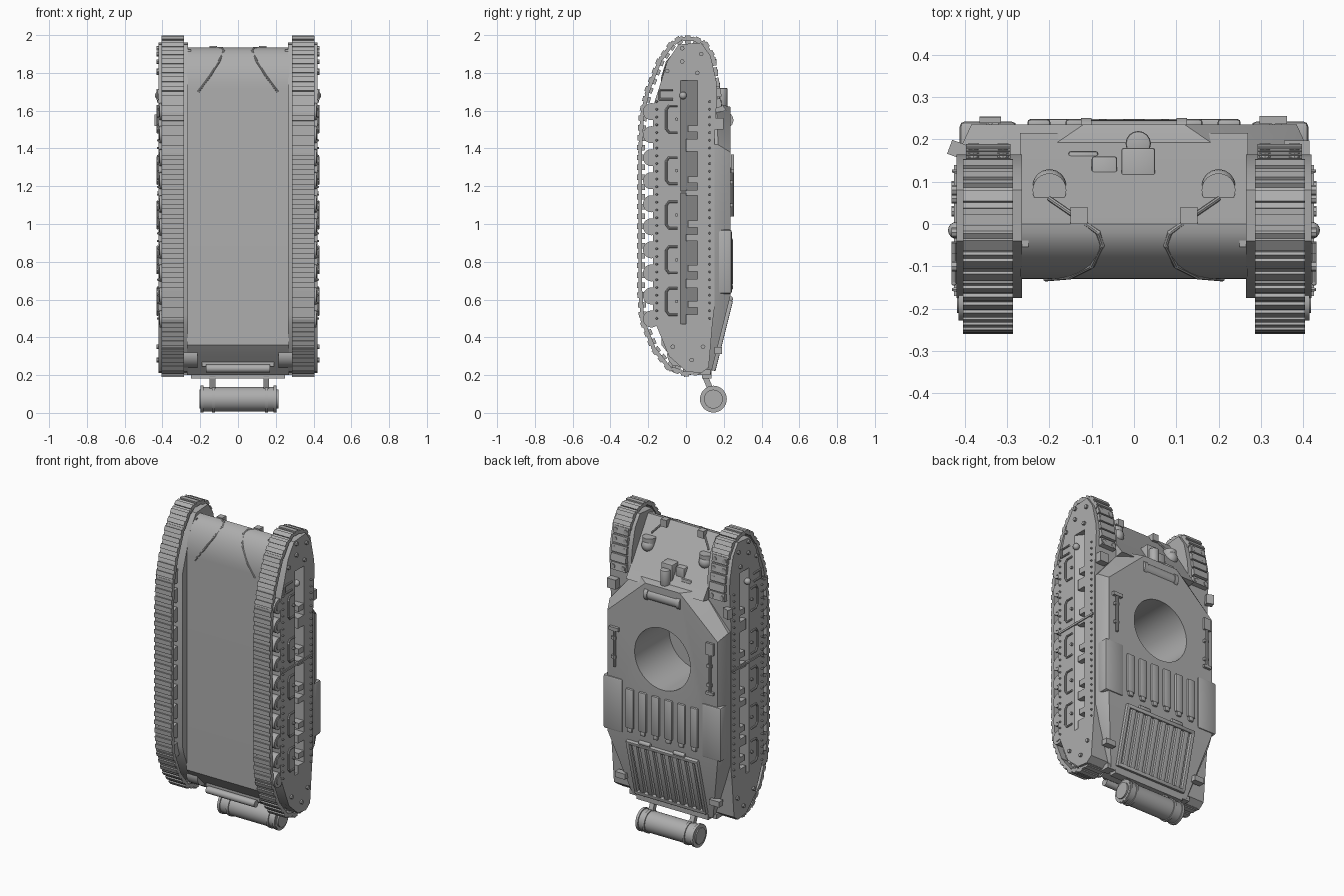
import bpy, bmesh, math
from mathutils import Matrix, Vector

cube = bpy.data.objects.get("Cube")
if cube:
    bpy.data.objects.remove(cube, do_unlink=True)

STEEL = (0.42, 0.42, 0.42, 1)
mat = bpy.data.materials.new("bare_steel_grey")
mat.use_nodes = True
mat.diffuse_color = STEEL
mat.node_tree.nodes["Principled BSDF"].inputs["Base Color"].default_value = STEEL


def box(bm, c, size, rx=0, rz=0):
    m = Matrix.Translation(c) @ Matrix.Rotation(rz, 4, 'Z') @ Matrix.Rotation(rx, 4, 'X')
    bmesh.ops.create_cube(bm, size=1, matrix=m @ Matrix.Diagonal((*size, 1)))


def rod(bm, a, b, r, seg=20, r2=None):
    a, b = Vector(a), Vector(b)
    m = Matrix.Translation((a + b) / 2) @ (b - a).to_track_quat('Z', 'Y').to_matrix().to_4x4()
    bmesh.ops.create_cone(bm, cap_ends=True, segments=seg, radius1=r,
                          radius2=r if r2 is None else r2, depth=(b - a).length, matrix=m)


def ball(bm, c, r):
    bmesh.ops.create_uvsphere(bm, u_segments=16, v_segments=10, radius=r, matrix=Matrix.Translation(c))


def pipe(bm, pts, r, seg=8):
    for a, b in zip(pts, pts[1:]):
        rod(bm, a, b, r, seg)
    for p in pts[1:-1]:
        ball(bm, p, r)


def prism(bm, pts, lo, hi, axis='x'):
    def at(p, d):
        return (d, p[0], p[1]) if axis == 'x' else (p[0], p[1], d)
    f = bm.faces.new([bm.verts.new(at(p, lo)) for p in pts])
    ext = bmesh.ops.extrude_face_region(bm, geom=[f])
    step = Vector(at((0, 0), hi - lo))
    bmesh.ops.translate(bm, vec=step, verts=[v for v in ext['geom'] if isinstance(v, bmesh.types.BMVert)])


def finish(name, bm, mirror=False, cutter=None, bevel=0):
    bmesh.ops.recalc_face_normals(bm, faces=bm.faces)
    me = bpy.data.meshes.new(name)
    bm.to_mesh(me)
    bm.free()
    me.materials.append(mat)
    ob = bpy.data.objects.new(name, me)
    bpy.context.collection.objects.link(ob)
    bpy.ops.object.select_all(action='DESELECT')
    ob.select_set(True)
    bpy.context.view_layer.objects.active = ob
    if cutter:
        b = ob.modifiers.new("cut", 'BOOLEAN')
        b.object, b.solver = cutter, 'EXACT'
    if bevel:
        v = ob.modifiers.new("bevel", 'BEVEL')
        v.width, v.segments = bevel, 2
    if mirror:
        ob.modifiers.new("mirror", 'MIRROR')
    for m in list(ob.modifiers):
        bpy.ops.object.modifier_apply(modifier=m.name)
    bpy.ops.object.shade_smooth_by_angle(angle=math.radians(32))
    return ob


new = bmesh.new

# turret well cutter
bm = new()
rod(bm, (0, -0.11, 1.17), (0, 0.4, 1.17), 0.195, 48)
well = finish("turret_well_cutter", bm)
well.hide_render = True
well.hide_set(True)

# central hull with rounded bow and sloping glacis
bow = [(-0.13 * math.cos(t * math.pi / 20), 1.72 + 0.215 * math.sin(t * math.pi / 20)) for t in range(11)]
bm = new()
prism(bm, bow + [(0.18, 1.65), (0.215, 1.6), (0.1, 1.58), (0.1, 0.22), (0.02, 0.2), (-0.09, 0.31), (-0.13, 0.36)], -0.27, 0.27)
finish("hull_body", bm, cutter=well)

# upper hull with chamfered shoulders and tapered tail
bm = new()
for s in (1, -1):
    for p in [(.385, .235, 1.38), (.12, .235, 1.62), (.385, .235, .62), (.415, .17, 1.42), (.415, .17, .58),
              (.415, .1, 1.42), (.415, .1, .55), (.23, .16, 1.64), (.23, .1, 1.64),
              (.28, .13, .2), (.28, .1, .2)]:
        bm.verts.new((p[0] * s, p[1], p[2]))
bmesh.ops.convex_hull(bm, input=bm.verts)
bmesh.ops.dissolve_limit(bm, angle_limit=0.01, verts=bm.verts, edges=bm.edges)
finish("upper_hull", bm, cutter=well)

# track pods: inner core, outer panels and sloping chutes between them
WIN = [(0.52, 0.66), (0.71, 0.91), (0.945, 1.15), (1.18, 1.385), (1.45, 1.76)]
POD = [(-.175, .52), (-.175, 1.62), (-.13, 1.76), (-.1, 1.86), (-.04, 1.95), (.08, 1.96), (.13, 1.89), (.16, 1.76),
       (.165, 1.7), (.15, 1.43), (.15, .55), (.14, .47), (.12, .24), (.08, .21), (0, .22), (-.09, .3), (-.16, .47)]
IN, OUT = 0.34, 0.42
bm = new()
prism(bm, POD, 0.265, IN)
prism(bm, POD[2:8], IN, OUT)
prism(bm, POD[11:], IN, OUT)
prism(bm, [POD[16], *POD[:3], (-.03, 1.76), (-.03, .47)], IN, OUT)
prism(bm, [(.06, 1.76), *POD[7:12], (.06, .47)], IN, OUT)
prism(bm, [(IN, -.03), (.419, -.03), (.347, .06), (IN, .06)], 0.47, 1.76, 'z')
edges = [0.47] + [z for w in WIN for z in w]
for lo, hi in zip(edges[::2], edges[1::2]):
    box(bm, ((IN + OUT) / 2, .03, (lo + hi) / 2), (OUT - IN, .06, hi - lo))
finish("track_pod", bm, True)

# track links laid along the running path
path = [Vector((0, *p)) for p in [(.13, 1.9), (.1, 1.95), (.04, 1.98), (-.03, 1.98), (-.08, 1.945), (-.14, 1.86),
        (-.2, 1.71), (-.232, 1.58), (-.242, 1.4), (-.242, .65), (-.23, .49), (-.17, .34), (-.09, .24), (0, .21), (.08, .22)]]
PITCH, carry = 0.052, 0.0
bm = new()
for a, b in zip(path, path[1:]):
    d = (b - a).normalized()
    rx = math.atan2(-d.y, d.z)
    out = Vector((0, d.z, -d.y))
    if out.y > 0 and a.z > 0.6 and a.z < 1.6:
        out.negate()
    while carry < (b - a).length:
        p = a + d * carry + Vector((0.345, 0, 0))
        box(bm, p, (0.118, 0.02, 0.058), rx)
        box(bm, p + out * 0.01, (0.118, 0.016, 0.028), rx)
        box(bm, p - out * 0.014, (0.035, 0.02, 0.03), rx)
        carry += PITCH
    carry -= (b - a).length
finish("track_links", bm, True)

# road wheels
bm = new()
for i in range(10):
    z = 1.595 - 0.122 * i
    rod(bm, (0.3, -0.183, z), (0.415, -0.183, z), 0.045)
    rod(bm, (0.41, -0.183, z), (0.419, -0.183, z), 0.028, 12)
finish("road_wheels", bm, True)

# side handles, chute steps and seam strip
bm = new()
for lo, hi in WIN:
    z = (lo + min(hi, lo + 0.21)) / 2
    pipe(bm, [(.426, -.045, z + .07), (.426, -.09, z + .07), (.426, -.105, z + .05), (.426, -.105, z - .05),
              (.426, -.09, z - .07), (.426, -.045, z - .07)], 0.006)
    rod(bm, (.415, -.05, z), (.432, -.05, z), 0.009, 8)
    box(bm, (.39, .035, lo + .055), (.055, .05, .035))
box(bm, (.42, -.015, 1.17), (.012, .31, .012))
ball(bm, (.42, -.015, 1.68), 0.02)
pipe(bm, [(.426, -.07, 1.71), (.426, -.14, 1.71), (.426, -.14, 1.66), (.426, -.07, 1.66)], 0.006)
finish("side_fittings", bm, True)

# rivet rows
bm = new()
for i in range(29):
    for y in (-0.155, 0.125):
        z = 0.5 + i * 0.041
        rod(bm, (.418, y, z), (.43, y, z), 0.007, 6, 0.004)
for y, z in ((-.02, 1.93), (-.02, 1.86), (-.1, 1.81), (.06, 1.8), (.08, 1.9), (-.07, .35), (.03, .28), (.09, .35)):
    rod(bm, (.418, y, z), (.432, y, z), 0.012, 8)
finish("rivets", bm, True)

# spare links on the pod horns
bm = new()
for i in range(5):
    z = 1.64 + i * 0.055
    box(bm, (.345, .168 - max(0, i - 1) * .009, z), (.105, .035, .046), 0.16)
    for x in (.31, .38):
        rod(bm, (x, .14, z), (x, .19 - i * .007, z), 0.014, 10)
finish("spare_links", bm, True)

# engine louvres, side bins and rear grille
bm = new()
for i in range(6):
    box(bm, (-.225 + i * .09, .236, .8), (.055, .024, .25))
    box(bm, (-.225 + i * .09, .238, .665), (.035, .02, .03))
finish("engine_louvres", bm, bevel=0.008)
bm = new()
box(bm, (.345, .2, .8), (.135, .085, .34))
finish("side_bins", bm, True, bevel=0.012)

TILT = -0.245
slope = Vector((0, math.sin(-TILT), math.cos(TILT)))
mid = Vector((0, .182, .41))
bm = new()
for i in range(8):
    box(bm, mid + Vector((-.196 + i * .056, .006, 0)), (.032, .022, .34), TILT)
for k in (-1, 1):
    box(bm, mid + slope * .18 * k + Vector((0, .007, 0)), (.5, .028, .022), TILT)
    box(bm, mid + Vector((.24 * k, .007, 0)), (.022, .028, .37), TILT)
    hinge = mid + slope * .2 + Vector((.12 * k, .005, 0))
    rod(bm, hinge - Vector((.04, 0, 0)), hinge + Vector((.04, 0, 0)), .014, 10)
finish("rear_grille", bm, bevel=0.004)

# muffler with straps and raised end rings
bm = new()
rod(bm, (-.195, .145, .073), (.205, .145, .073), 0.065, 32)
for x in (-.19, -.13, .15, .195):
    rod(bm, (x - .008, .145, .073), (x + .008, .145, .073), 0.071, 32)
for a, b in ((-.19, -.205), (.2, .215)):
    rod(bm, (a, .145, .073), (b, .145, .073), 0.05, 24)
for x in (-.135, .15):
    box(bm, (x, .115, .16), (.03, .03, .09), 0.4)
finish("muffler", bm)

# tail beam, final drives and tow brackets
bm = new()
box(bm, (0, .11, .2), (.5, .05, .035))
box(bm, (0, -.02, .27), (.38, .06, .05))
rod(bm, (-.17, -.06, .235), (.17, -.06, .235), 0.022, 14)
for s in (1, -1):
    rod(bm, (.215 * s, -.03, .31), (.29 * s, -.03, .31), 0.07, 24)
    box(bm, (.33 * s, .17, .33), (.07, .04, .035))
    box(bm, (.28 * s, .1, .215), (.05, .06, .03))
finish("tail_fittings", bm)

# headlights and bow cable guards
bm = new()
ball(bm, (.2, .09, 1.785), 0.04)
rod(bm, (.2, .08, 1.785), (.2, .08, 1.835), 0.04, 24)
rod(bm, (.2, .05, 1.77), (.2, .09, 1.77), 0.014, 10)
box(bm, (.13, .02, 1.92), (.04, .04, .045))
box(bm, (.27, -.03, 1.9), (.04, .05, .05))
finish("headlights", bm, True)
bm = new()
pipe(bm, [(.2, .06, 1.85), (.13, .012, 1.93), (.085, -.02, 1.932), (.075, -.05, 1.915), (.1, -.1, 1.86),
          (.15, -.125, 1.78), (.21, -.13, 1.7)], 0.006)
finish("bow_cables", bm, True)

# driver vision blocks and hatch roll
bm = new()
box(bm, (.01, .13, 1.69), (.08, .1, .12))
rod(bm, (.01, .19, 1.62), (.01, .19, 1.72), 0.03, 16)
box(bm, (-.07, .12, 1.7), (.06, .08, .08))
box(bm, (-.12, .16, 1.665), (.07, .025, .03))
finish("vision_blocks", bm, bevel=0.006)
bm = new()
rod(bm, (-.1, .208, 1.55), (.1, .208, 1.55), 0.038, 24)
for s in (1, -1):
    rod(bm, (.1 * s, .208, 1.55), (.125 * s, .208, 1.55), 0.043, 24)
finish("hatch_roll", bm)

# deck tools and corner lamps
bm = new()
rod(bm, (-.34, .244, 1.05), (-.34, .244, 1.3), 0.009, 10)
box(bm, (-.34, .246, 1.33), (.05, .014, .075))
box(bm, (-.34, .246, 1.05), (.05, .016, .018))
rod(bm, (.33, .244, 1.04), (.33, .244, 1.29), 0.009, 10)
box(bm, (.33, .246, 1.28), (.065, .018, .022))
for s in (1, -1):
    for z in (1.1, 1.22):
        box(bm, (.335 * s, .242, z), (.03, .016, .018))
finish("deck_tools", bm)
bm = new()
box(bm, (-.415, .175, 1.55), (.045, .035, .06), rz=-0.35)
box(bm, (.385, .175, 1.53), (.06, .045, .06))
finish("corner_lamps", bm)
